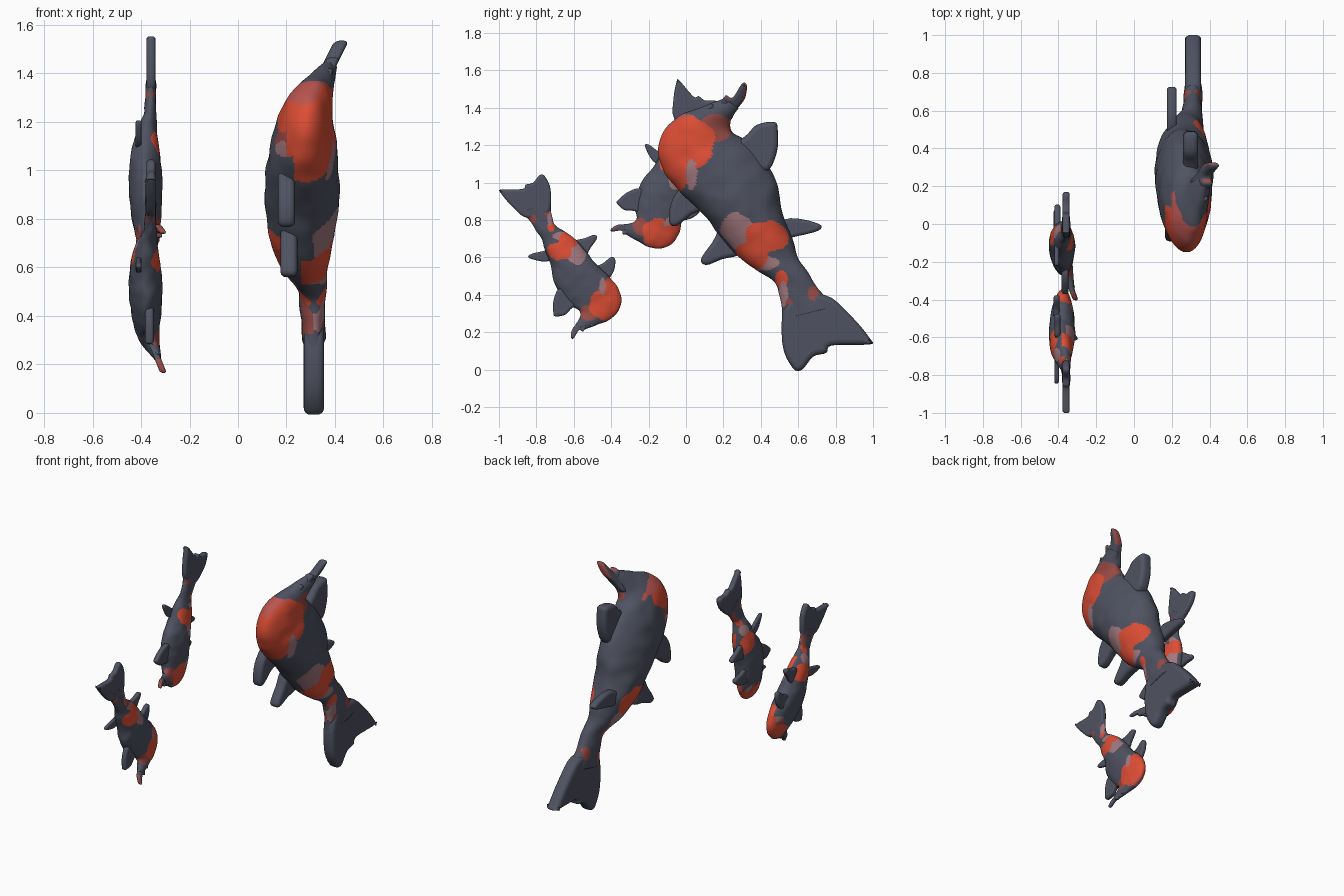
import bpy, bmesh, math
from mathutils import Vector, Matrix, noise

if "Cube" in bpy.data.objects:
    bpy.data.objects.remove(bpy.data.objects["Cube"])

def mat(name, rgb):
    m = bpy.data.materials.new(name)
    m.diffuse_color = (*rgb, 1)
    m.use_nodes = True
    m.node_tree.nodes["Principled BSDF"].inputs["Base Color"].default_value = m.diffuse_color
    return m

MATS = [mat("slate", (0.078, 0.085, 0.12)), mat("orange_red", (0.72, 0.075, 0.035)),
        mat("dusty_pink", (0.36, 0.19, 0.21)), mat("dull_red", (0.31, 0.07, 0.06)),
        mat("rose_red", (0.50, 0.09, 0.08))]
SLATE, RED, PINK, DULL, ROSE = range(5)

# Body sections from mouth to tail: left edge (y, z), right edge (y, z), centre x, half width x
SECTIONS = [
    (0.20, 1.45, 0.28, 1.40, 0.375, 0.03), (0.10, 1.41, 0.24, 1.33, 0.34, 0.055),
    (-0.05, 1.345, 0.25, 1.27, 0.30, 0.09), (-0.14, 1.23, 0.33, 1.22, 0.28, 0.11),
    (-0.13, 1.09, 0.42, 1.12, 0.27, 0.135), (-0.04, 0.96, 0.49, 0.98, 0.265, 0.15),
    (0.10, 0.82, 0.51, 0.85, 0.262, 0.15), (0.21, 0.68, 0.57, 0.70, 0.265, 0.125),
    (0.32, 0.57, 0.60, 0.60, 0.28, 0.09), (0.46, 0.48, 0.65, 0.52, 0.305, 0.058),
    (0.505, 0.38, 0.71, 0.43, 0.31, 0.05), (0.515, 0.27, 0.80, 0.34, 0.313, 0.047)]

# Colour patches: colour, centre y, z, radius y, z, side (0 both, 1 right, -1 left), x of
# the side limit; later ones win
PATCHES = [
    (DULL, 0.15, 1.29, 0.09, 0.08, 1, 0.3), (DULL, -0.06, 1.14, 0.08, 0.07, -1, 0.22),
    (PINK, -0.06, 1.09, 0.06, 0.03, -1, 0.22), (RED, -0.05, 1.26, 0.15, 0.10, -1, 0.22),
    (RED, -0.03, 1.215, 0.20, 0.155, 1, 0.2), (RED, -0.05, 1.06, 0.07, 0.11, 1, 0.23),
    (PINK, 0.03, 1.04, 0.03, 0.08, 1, 0.3),
    (PINK, 0.27, 0.74, 0.085, 0.10, 1, 0.31), (PINK, 0.40, 0.57, 0.10, 0.04, 1, 0.3),
    (PINK, 0.46, 0.58, 0.06, 0.06, -1, 0.28),
    (RED, 0.43, 0.71, 0.12, 0.085, 1, 0.27), (RED, 0.35, 0.61, 0.09, 0.08, 1, 0.26),
    (RED, 0.36, 0.69, 0.13, 0.09, -1, 0.21), (RED, 0.51, 0.485, 0.035, 0.05, 0, 0),
    (DULL, 0.52, 0.40, 0.025, 0.08, -1, 0.31), (PINK, 0.52, 0.40, 0.025, 0.07, 1, 0.31),
    (DULL, 0.55, 0.33, 0.025, 0.05, 0, 0), (DULL, 0.68, 0.41, 0.03, 0.04, 0, 0)]

# Fins as plates: outline (y, z), x at its first point, lean of x with z, half thickness
FINS = {
    "tail_fin": ([(0.54, 0.36), (0.515, 0.14), (0.57, 0.01), (0.62, 0.0), (0.68, 0.07), (0.75, 0.09),
                  (0.78, 0.13), (0.98, 0.135), (0.985, 0.165), (0.88, 0.29), (0.74, 0.40)], 0.313, 0, 0.042),
    "dorsal_fin": ([(0.26, 1.18), (0.33, 1.26), (0.38, 1.31), (0.47, 1.325), (0.49, 1.29), (0.485, 1.16),
                    (0.42, 1.06)], 0.30, 0, 0.04),
    "rear_fin": ([(0.45, 0.76), (0.56, 0.81), (0.71, 0.78), (0.71, 0.745), (0.60, 0.715), (0.50, 0.70)], 0.20, 0, 0.026),
    "breast_fin": ([(0.04, 1.0), (-0.03, 0.97), (-0.08, 0.89), (-0.09, 0.79), (-0.05, 0.77), (0.03, 0.83),
                    (0.12, 0.88)], 0.20, 0, 0.035),
    "belly_fin": ([(0.20, 0.76), (0.14, 0.68), (0.08, 0.59), (0.11, 0.56), (0.19, 0.59), (0.30, 0.63)], 0.21, 0, 0.035),
    "mouth": ([(0.10, 1.36), (0.13, 1.42), (0.17, 1.405), (0.21, 1.465), (0.25, 1.455), (0.30, 1.53),
               (0.325, 1.52), (0.315, 1.45), (0.27, 1.39), (0.22, 1.32)], 0.34, 0.5, 0.03)}

def spline(rows, t):
    """Catmull-Rom through rows of numbers."""
    i = min(int(t), len(rows) - 2)
    f = t - i
    a, b, c, d = (rows[max(0, min(len(rows) - 1, i + k))] for k in (-1, 0, 1, 2))
    return [q + 0.5 * f * (r - p + f * (2 * p - 5 * q + 4 * r - s + f * (3 * (q - r) + s - p)))
            for p, q, r, s in zip(a, b, c, d)]

def patch_at(p, normal):
    colour = SLATE
    for col, y, z, ry, rz, side, x in PATCHES:
        wobble = 0.3 * noise.noise(p * 14)
        if side * (p.x - x) >= 0 and ((p.y - y) / ry) ** 2 + ((p.z - z) / rz) ** 2 < 1 + wobble:
            colour = col
    # the crown of the head is more muted
    return ROSE if colour == RED and p.z > 1.2 and normal.z > 0.5 else colour

def body_mesh():
    bm = bmesh.new()
    rings, n, sides = [], 180, 110
    for i in range(n + 1):
        ly, lz, ry, rz, x, hx = spline(SECTIONS, i / n * (len(SECTIONS) - 1))
        mid, half = Vector((x, (ly + ry) / 2, (lz + rz) / 2)), Vector((0, (ry - ly) / 2, (rz - lz) / 2))
        power = 1 - 2 * max(0, i / n - 0.8)  # flatter sides towards the tail
        ring = []
        for k in range(sides):
            a = 2 * math.pi * k / sides
            w = math.copysign(abs(math.sin(a)) ** power, math.sin(a))
            p = mid - half * math.cos(a) + Vector((hx * w, 0, 0))
            p += (p - mid).normalized() * 0.008 * noise.noise(p * 11)
            ring.append(bm.verts.new(p))
        rings.append(ring)
    for r, s in zip(rings, rings[1:]):
        for k in range(sides):
            bm.faces.new((r[k], r[k - 1], s[k - 1], s[k]))
    bm.faces.new(rings[0])
    bm.faces.new(rings[-1][::-1])
    bmesh.ops.recalc_face_normals(bm, faces=bm.faces)
    me = bpy.data.meshes.new("body")
    bm.to_mesh(me)
    bm.free()
    return me

def fin_mesh(pts, x0, lean, half):
    """Rounded plate in the y-z plane made from a filled, bevelled curve."""
    cu = bpy.data.curves.new("outline", 'CURVE')
    cu.dimensions, cu.fill_mode = '2D', 'BOTH'
    cu.extrude, cu.bevel_depth, cu.bevel_resolution = half * 0.35, half * 0.65, 3
    cu.offset = -half * 0.65
    loop = [pts[-1]] + pts + pts[:2]
    fine = [spline(loop, 1 + i / 4) for i in range(4 * len(pts))]
    sp = cu.splines.new('POLY')
    sp.points.add(len(fine) - 1)
    for p, q in zip(sp.points, fine):
        p.co = (*q, 0, 1)
    sp.use_cyclic_u = True
    ob = bpy.data.objects.new("outline", cu)
    bpy.context.collection.objects.link(ob)
    dg = bpy.context.evaluated_depsgraph_get()
    me = bpy.data.meshes.new_from_object(ob.evaluated_get(dg))
    bpy.data.objects.remove(ob)
    for v in me.vertices:
        y, z, w = v.co
        v.co = (x0 + lean * (z - pts[0][1]) + w, y, z)
    return me

def rotated(scale, deg, y, z):
    """Small copies: flattened in x, turned about the x axis."""
    return (Matrix.Translation((-0.5, y, z)) @ Matrix.Rotation(math.radians(deg), 4, 'X')
            @ Matrix.Diagonal((0.45, scale, scale, 1)))

parts = {"body": body_mesh()}
parts.update({name: fin_mesh(*spec) for name, spec in FINS.items()})
for name, me in parts.items():
    me.materials.clear()
    for m in MATS:
        me.materials.append(m)
    for f in me.polygons:
        f.use_smooth = True
        # patches on the body, reddish inner side of the lips, plain fins
        if name == "body":
            f.material_index = patch_at(f.center, f.normal)
        elif name == "mouth" and f.normal.y > 0.3 and f.center.z > 1.44:
            f.material_index = DULL
        else:
            f.material_index = SLATE

# One large carp and two small turned copies
for fish, M in (("large_carp", Matrix()), ("upper_small_carp", rotated(0.57, 130, 0.382, 1.168)),
                ("lower_small_carp", rotated(0.57, 180, -0.43, 1.04))):
    for name, me in parts.items():
        ob = bpy.data.objects.new(fish + "_" + name, me)
        bpy.context.collection.objects.link(ob)
        ob.matrix_world = M
